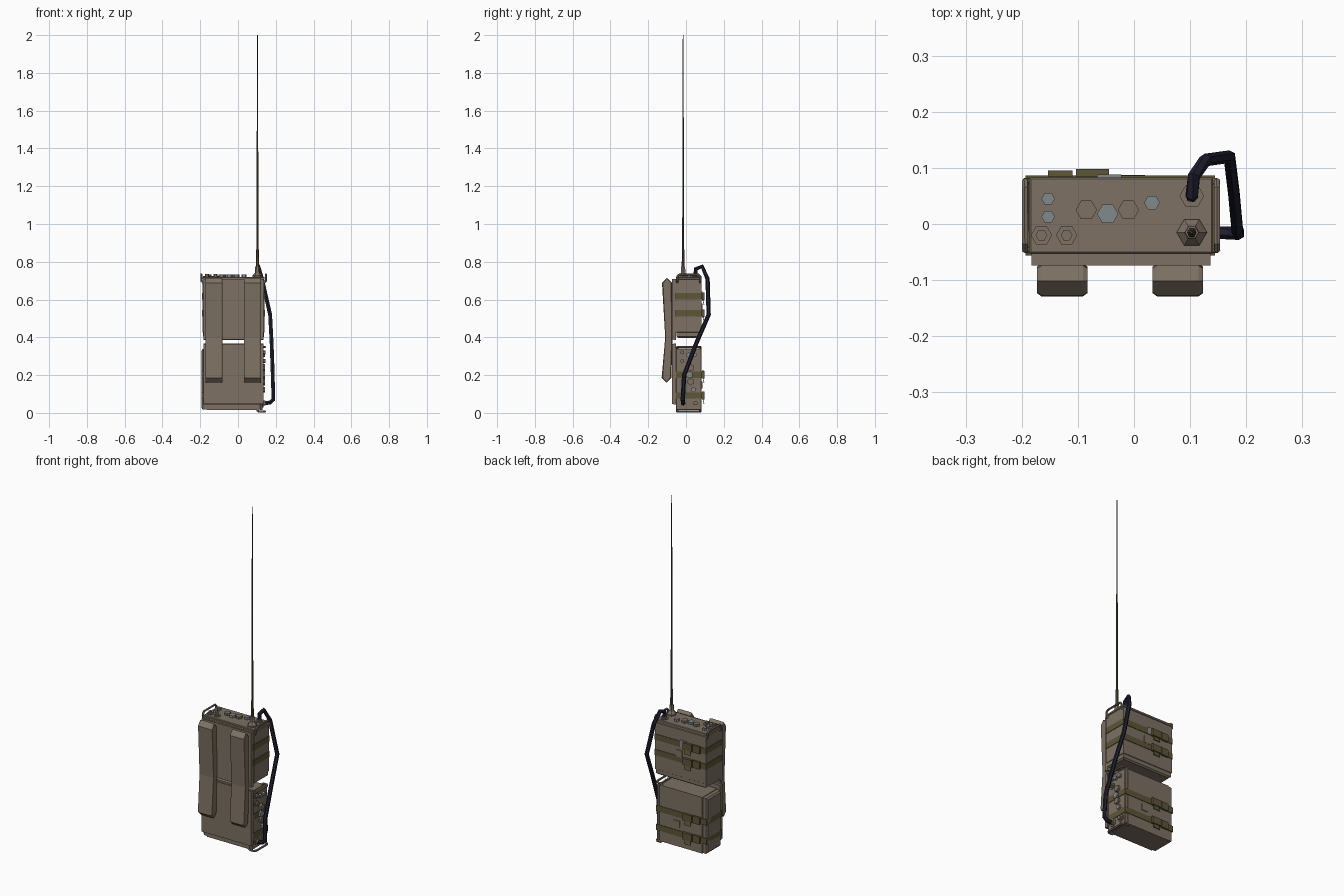
import bpy, bmesh, math
from mathutils import Matrix, Vector

if "Cube" in bpy.data.objects:
    bpy.data.objects.remove(bpy.data.objects["Cube"])


def material(name, rgb):
    m = bpy.data.materials.new(name)
    m.diffuse_color = (*rgb, 1)
    m.use_nodes = True
    m.node_tree.nodes["Principled BSDF"].inputs["Base Color"].default_value = m.diffuse_color
    return m


TAUPE = material("taupe paint", (0.205, 0.165, 0.125))
OLIVE = material("olive webbing", (0.110, 0.092, 0.038))
GREY = material("blue grey metal", (0.225, 0.250, 0.265))
NAVY = material("navy rubber", (0.014, 0.014, 0.030))
WHIP = material("dark olive rod", (0.075, 0.066, 0.036))

# Upper set stands upright; lower set is the same unit turned so its controls face +x
UPPER = Matrix.Identity(4)
LOWER = Matrix(((0, 0, 1, -0.59), (0, 1, 0, 0), (-1, 0, 0, 0.155), (0, 0, 0, 1)))


def finish(name, bm, mat, M=UPPER):
    bm.transform(M)
    bmesh.ops.recalc_face_normals(bm, faces=bm.faces)
    me = bpy.data.meshes.new(name)
    bm.to_mesh(me)
    bm.free()
    me.materials.append(mat)
    ob = bpy.data.objects.new(name, me)
    bpy.context.collection.objects.link(ob)
    return ob


def loft(name, rings, mat, M=UPPER):
    """Skin a list of equal-length rings and cap both ends."""
    bm = bmesh.new()
    vs = [[bm.verts.new(p) for p in r] for r in rings]
    n = len(vs[0])
    for a, b in zip(vs, vs[1:]):
        for i in range(n):
            bm.faces.new((a[i], a[(i + 1) % n], b[(i + 1) % n], b[i]))
    bm.faces.new(vs[0])
    bm.faces.new(vs[-1])
    return finish(name, bm, mat, M)


def box(name, x, y, z, mat, M=UPPER):
    ring = lambda h: [(x[0], y[0], h), (x[1], y[0], h), (x[1], y[1], h), (x[0], y[1], h)]
    return loft(name, [ring(z[0]), ring(z[1])], mat, M)


def turned(name, cx, cy, profile, mat, M=UPPER):
    """Six-sided turned part from (radius, height) pairs."""
    rings = [[(cx + r * math.cos(i * math.pi / 3), cy + r * math.sin(i * math.pi / 3), z)
              for i in range(6)] for r, z in profile]
    return loft(name, rings, mat, M)


def tube(name, pts, r, mat, M=UPPER):
    """Six-sided tube with mitred corners."""
    pts = [Vector(p) for p in pts]
    rings, side = [], None
    for i, p in enumerate(pts):
        d0 = (p - pts[i - 1]).normalized() if i else None
        d1 = (pts[i + 1] - p).normalized() if i < len(pts) - 1 else None
        t = ((d0 or d1) + (d1 or d0)).normalized()
        if side is None:
            side = t.orthogonal()
        side = (side - t * side.dot(t)).normalized()
        up = t.cross(side)
        rings.append([p + r * (side * math.cos(a * math.pi / 3) + up * math.sin(a * math.pi / 3))
                      for a in range(6)])
    return loft(name, rings, mat, M)


def radio(tag, M):
    # Casing: tapered base tray, body, and narrow lip under the control panel
    rings = []
    for z, d in ((0.397, 0.012), (0.404, 0.003), (0.425, 0.003), (0.427, 0), (0.70, 0),
                 (0.702, 0.004), (0.706, 0.004), (0.708, 0), (0.717, 0), (0.72, 0.003)):
        x0, x1, y0, y1 = -0.187 + d, 0.141 - d, -0.053 + d, 0.083 - d
        rings.append([(x0, y0, z), (x1, y0, z), (x1, y1, z), (x0, y1, z)])
    loft(tag + "_casing", rings, TAUPE, M)
    # Guard handles at both ends of the panel
    for side, x, edge in (("left", -0.194, -0.185), ("right", 0.148, 0.14)):
        tube(f"{tag}_handle_{side}",
             [(edge, -0.046, 0.69), (x, -0.046, 0.70), (x, -0.046, 0.722), (x, -0.034, 0.733),
              (x, 0.064, 0.733), (x, 0.076, 0.722), (x, 0.076, 0.70), (edge, 0.076, 0.69)],
             0.006, TAUPE, M)
    # Panel knobs
    for i, (x, y, r, mat) in enumerate(((-0.153, 0.045, 0.012, GREY), (-0.153, 0.013, 0.012, GREY),
                                        (-0.047, 0.018, 0.019, GREY), (0.032, 0.038, 0.014, GREY),
                                        (-0.085, 0.025, 0.019, TAUPE), (-0.01, 0.025, 0.019, TAUPE))):
        turned(f"{tag}_knob_{i}", x, y, [(r, 0.718), (r, 0.733)], mat, M)
    # Stepped sockets
    for i, (x, y, r) in enumerate(((-0.165, -0.02, 0.019), (-0.12, -0.02, 0.019),
                                   (0.103, 0.05, 0.022), (0.103, -0.015, 0.024))):
        turned(f"{tag}_socket_{i}", x, y,
               [(r, 0.718), (r, 0.725), (r * 0.55, 0.725), (r * 0.55, 0.736)], TAUPE, M)


radio("upper_radio", UPPER)
radio("lower_radio", LOWER)

# Webbing straps round each set, with buckles and loose tabs on the back
for tag, levels, x0, x1 in (("upper", (0.617, 0.527), -0.190, 0.144),
                            ("lower", (0.203, 0.092), -0.193, 0.133)):
    for i, z in enumerate(levels):
        n = f"{tag}_strap_{i}"
        box(n, (x0, x1), (-0.056, 0.086), (z - 0.017, z + 0.017), OLIVE)
        box(n + "_buckle", (-0.103, -0.045), (0.084, 0.098), (z - 0.02, z + 0.02), OLIVE)
        box(n + "_keeper", (-0.153, -0.110), (0.084, 0.095), (z - 0.021, z + 0.021), OLIVE)
        # loose strap end angled off the back
        loft(n + "_tab", [[(x, 0.085, z), (x, 0.088, z), (x, 0.097, z - 0.045), (x, 0.094, z - 0.045)]
                          for x in (-0.095, -0.055)], OLIVE)
box("label_plate", (-0.066, -0.022), (0.082, 0.0885), (0.60, 0.642), GREY)
box("back_plate", (-0.035, 0.003), (0.082, 0.0875), (0.54, 0.58), TAUPE)
box("lower_label_plate", (-0.02, 0.02), (0.082, 0.0875), (0.13, 0.165), TAUPE)

# Two-part carrying frame on the front
for name, z0, z1 in (("upper_frame_plate", 0.386, 0.71), ("lower_frame_plate", 0.045, 0.367)):
    box(name, (-0.183, 0.136), (-0.066, -0.052), (z0, z1), TAUPE)
    box(name + "_face", (-0.183, 0.136), (-0.074, -0.066), (z0 + 0.002, z1 - 0.002), TAUPE)

# Bent shoulder pads
PAD = [(-0.102, 0.715), (-0.127, 0.688), (-0.110, 0.40), (-0.129, 0.185), (-0.104, 0.160),
       (-0.078, 0.185), (-0.070, 0.40), (-0.074, 0.690)]
for name, a, b in (("left_pad", -0.173, -0.083), ("right_pad", 0.033, 0.123)):
    rings = []
    for x, s in ((a, 0.8), (a + 0.008, 1), (b - 0.008, 1), (b, 0.8)):
        rings.append([(x, -0.1 + (y + 0.1) * s, 0.4375 + (z - 0.4375) * (0.99 if s < 1 else 1))
                      for y, z in PAD])
    loft(name, rings, TAUPE)

# Whip antenna: base boot and stepped rod
turned("antenna_base", 0.103, -0.015, [(0.027, 0.719), (0.027, 0.727), (0.014, 0.742), (0.012, 0.775)], TAUPE)
turned("antenna_rod", 0.103, -0.015,
       [(0.009, 0.77), (0.008, 0.86), (0.0058, 0.868), (0.0052, 1.38), (0.004, 1.385), (0.0025, 2.0)], WHIP)

# Cable from the upper panel, round the back corner, down to the lower panel
tube("cable", [(0.103, 0.05, 0.725), (0.103, 0.052, 0.762), (0.107, 0.085, 0.776), (0.127, 0.114, 0.71),
               (0.170, 0.120, 0.52), (0.178, 0.055, 0.37), (0.184, -0.010, 0.20), (0.187, -0.017, 0.07),
               (0.170, -0.016, 0.055), (0.130, -0.015, 0.05)], 0.0115, NAVY)
